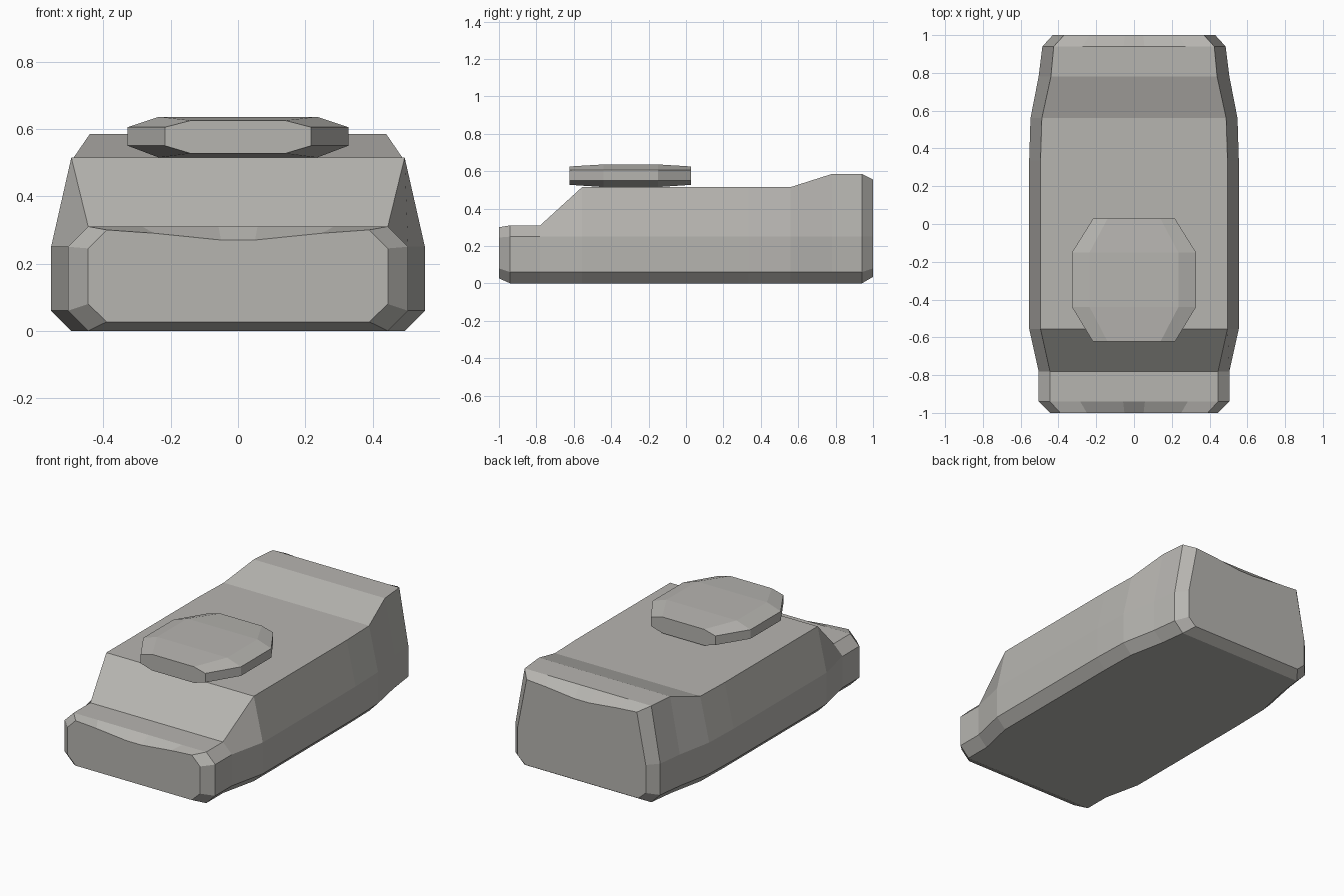
import bpy, bmesh, math

# Dark warm grey paint
paint = bpy.data.materials.new("grey_paint")
paint.diffuse_color = (0.47, 0.46, 0.435, 1)


def loft(name, sections):
    """Skin symmetric sections: (y, base half width, side half width,
    top half width, base z, side low z, side high z, top z, top centre dip)."""
    bm = bmesh.new()
    rings = []
    for y, bw, w, tw, z0, z1, z2, z3, dip in sections:
        half = [(bw, z0), (w, z1), (w, z2), (tw, z3),
                (tw * 0.64, z3 - dip * 0.33), (tw * 0.13, z3 - dip)]
        outline = half + [(-x, z) for x, z in reversed(half)]
        rings.append([bm.verts.new((x, y, z)) for x, z in outline])
    for a, b in zip(rings, rings[1:]):
        for i in range(len(a)):
            j = (i + 1) % len(a)
            bm.faces.new((a[i], a[j], b[j], b[i]))
    bm.faces.new(rings[0])
    bm.faces.new(rings[-1][::-1])
    # merge the flat strips into clean panels
    bmesh.ops.dissolve_limit(bm, angle_limit=math.radians(0.1),
                             verts=bm.verts[:], edges=bm.edges[:])
    bmesh.ops.recalc_face_normals(bm, faces=bm.faces[:])
    mesh = bpy.data.meshes.new(name)
    bm.to_mesh(mesh)
    bm.free()
    mesh.materials.append(paint)
    obj = bpy.data.objects.new(name, mesh)
    bpy.context.collection.objects.link(obj)
    return obj


# Vehicle-like hull, from low nose to raised tail
loft("hull", [
    (-1.00, 0.39, 0.445, 0.39, 0.027, 0.08, 0.245, 0.30, 0.03),
    (-0.94, 0.445, 0.505, 0.445, 0.0, 0.06, 0.25, 0.31, 0),
    (-0.78, 0.445, 0.505, 0.445, 0.0, 0.06, 0.25, 0.31, 0),
    (-0.555, 0.495, 0.555, 0.495, 0.0, 0.06, 0.25, 0.515, 0),
    (0.335, 0.495, 0.555, 0.495, 0.0, 0.06, 0.25, 0.515, 0),
    (0.56, 0.49, 0.548, 0.488, 0.0, 0.06, 0.25, 0.515, 0),
    (0.78, 0.445, 0.505, 0.44, 0.0, 0.06, 0.25, 0.585, 0),
    (0.94, 0.425, 0.485, 0.425, 0.0, 0.06, 0.25, 0.585, 0),
    (1.00, 0.38, 0.43, 0.37, 0.035, 0.08, 0.25, 0.555, 0.03),
])

# Flattened faceted turret resting on the deck
loft("turret", [
    (-0.623, 0.14, 0.217, 0.14, 0.527, 0.55, 0.605, 0.625, 0),
    (-0.44, 0.235, 0.328, 0.235, 0.515, 0.55, 0.605, 0.636, 0),
    (-0.15, 0.235, 0.328, 0.235, 0.515, 0.55, 0.605, 0.636, 0),
    (0.028, 0.14, 0.217, 0.14, 0.527, 0.55, 0.605, 0.625, 0),
])
